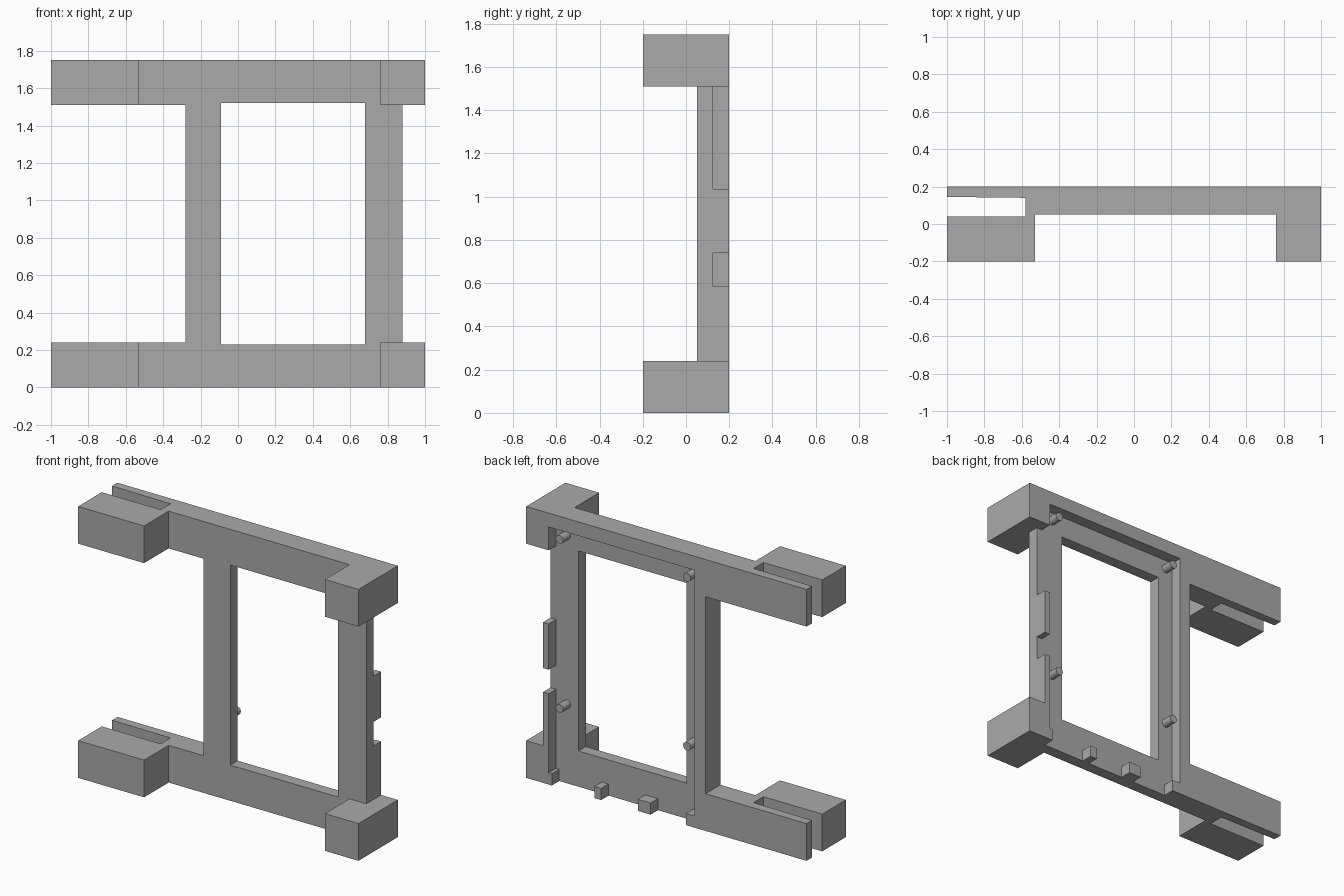
import bpy
import bmesh
from mathutils import Matrix

default = bpy.data.objects.get("Cube")
if default:
    bpy.data.objects.remove(default, do_unlink=True)

grey = bpy.data.materials.new("plain grey")
grey.use_nodes = True
colour = (0.4, 0.4, 0.4, 1)
grey.diffuse_color = colour
grey.node_tree.nodes["Principled BSDF"].inputs["Base Color"].default_value = colour


def add_object(name, bm):
    bmesh.ops.recalc_face_normals(bm, faces=bm.faces[:])
    mesh = bpy.data.meshes.new(name)
    bm.to_mesh(mesh)
    bm.free()
    mesh.materials.append(grey)
    obj = bpy.data.objects.new(name, mesh)
    bpy.context.collection.objects.link(obj)
    return obj


def prism(name, outline, z0, z1):
    """Extrude an outline in the ground plane between two heights."""
    bm = bmesh.new()
    face = bm.faces.new([bm.verts.new((x, y, z0)) for x, y in outline])
    made = bmesh.ops.extrude_face_region(bm, geom=[face])["geom"]
    verts = [v for v in made if isinstance(v, bmesh.types.BMVert)]
    bmesh.ops.translate(bm, verts=verts, vec=(0, 0, z1 - z0))
    return add_object(name, bm)


def box(name, x0, x1, y0, y1, z0, z1):
    return prism(name, [(x0, y0), (x1, y0), (x1, y1), (x0, y1)], z0, z1)


def cut(target, cutter):
    mod = target.modifiers.new("cut", "BOOLEAN")
    mod.operation = "DIFFERENCE"
    mod.solver = "EXACT"
    mod.object = cutter
    bpy.context.view_layer.objects.active = target
    bpy.ops.object.modifier_apply(modifier=mod.name)
    bpy.data.objects.remove(cutter, do_unlink=True)


TOP, LOW, HIGH = 1.75, 0.24, 1.51
FRONT, FLOOR, BACK = 0.05, 0.125, 0.2

# Frame, carved from one solid slab
frame = box("bracket_frame", -1, 1, -0.2, BACK, 0, TOP)
cut(frame, box("front_hollow", -0.53, 0.76, -1, FRONT, -1, 3))
cut(frame, box("front_band", -2, 2, -1, FRONT, LOW, HIGH))
cut(frame, box("right_gap", -2, -0.28, -1, 1, LOW, HIGH))
cut(frame, box("left_gap", 0.88, 2, -1, 1, LOW, HIGH))
cut(frame, box("window", -0.09, 0.68, -1, 1, 0.23, 1.52))

# Slightly tapered slots through the right-hand clamps
slot = [(-1.1, 0.04), (-0.58, 0.04), (-0.58, 0.14), (-1.1, 0.146)]
cut(frame, prism("clamp_slot", slot, -1, 3))

# Rear recess, open below, with openings through its left wall
cut(frame, box("rear_recess", -0.2, 0.84, FLOOR, 1, -1, 1.66))
for z0, z1 in ((0.585, 0.74), (1.035, HIGH)):
    cut(frame, box("wall_opening", 0.8, 0.95, FLOOR, 1, z0, z1))

# Retaining tabs along the lower edge of the recess
for name, x0, x1 in (("right_corner_tab", -0.2, -0.14), ("right_tab", 0.113, 0.204),
                     ("left_tab", 0.465, 0.514), ("left_corner_tab", 0.817, 0.84)):
    box(name, x0, x1, FLOOR, BACK, 0, 0.075)

# Locating pegs
for side, x in (("right", -0.147), ("left", 0.763)):
    for level, z in (("lower", 0.51), ("upper", 1.6)):
        bm = bmesh.new()
        bmesh.ops.create_cone(bm, cap_ends=True, segments=24, radius1=0.027,
                              radius2=0.027, depth=BACK - FLOOR)
        bm.transform(Matrix.Translation((x, (FLOOR + BACK) / 2, z))
                     @ Matrix.Rotation(1.5708, 4, "X"))
        peg = add_object(f"{level}_{side}_peg", bm)
        bpy.ops.object.select_all(action="DESELECT")
        peg.select_set(True)
        bpy.context.view_layer.objects.active = peg
        bpy.ops.object.shade_smooth_by_angle()
